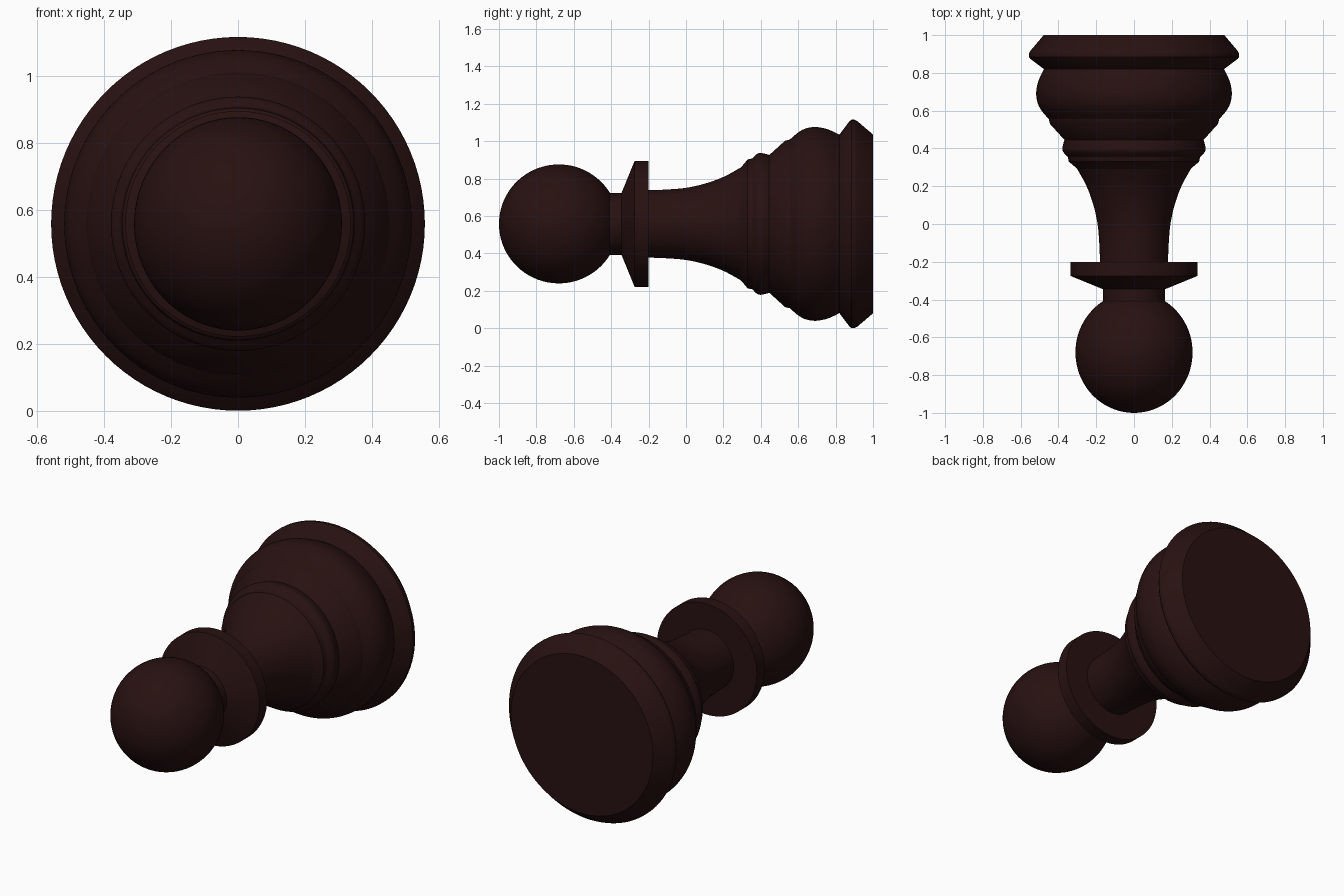
import bpy, bmesh, math

if "Cube" in bpy.data.objects:
    bpy.data.objects.remove(bpy.data.objects["Cube"])

AXIS_Z = 0.558
SIDES = 96

wood = bpy.data.materials.new("dark brown wood")
wood.diffuse_color = (0.021, 0.0055, 0.0055, 1)
wood.use_nodes = True
wood.node_tree.nodes["Principled BSDF"].inputs["Base Color"].default_value = wood.diffuse_color


def smooth(points, steps=6):
    """Catmull-Rom curve through (y, radius) points."""
    pts = [points[0]] + points + [points[-1]]
    out = []
    for a, b, c, d in zip(pts, pts[1:], pts[2:], pts[3:]):
        for s in range(steps):
            t = s / steps
            out.append(tuple(0.5 * (2 * q + (r - p) * t + (2 * p - 5 * q + 4 * r - w) * t * t
                                    + (3 * q - p - 3 * r + w) * t ** 3)
                             for p, q, r, w in zip(a, b, c, d)))
    return out + [points[-1]]


def lathe(name, profile, x_scale=1.0):
    """Turn a (y, radius) profile, listed front to back, around the y axis."""
    bm = bmesh.new()
    rings = []
    for y, r in profile:
        if r == 0:
            rings.append([bm.verts.new((0, y, AXIS_Z))] * SIDES)
        else:
            rings.append([bm.verts.new((r * x_scale * math.cos(k * math.tau / SIDES), y,
                                        AXIS_Z + r * math.sin(k * math.tau / SIDES)))
                          for k in range(SIDES)])
    for a, b in zip(rings, rings[1:]):
        for k in range(SIDES):
            n = (k + 1) % SIDES
            bm.faces.new(list(dict.fromkeys((a[k], b[k], b[n], a[n]))))
    mesh = bpy.data.meshes.new(name)
    bm.to_mesh(mesh)
    bm.free()
    mesh.materials.append(wood)
    obj = bpy.data.objects.new(name, mesh)
    bpy.context.collection.objects.link(obj)
    bpy.context.view_layer.objects.active = obj
    obj.select_set(True)
    bpy.ops.object.shade_smooth_by_angle(angle=math.radians(30))
    obj.select_set(False)


# Round head, ending where it meets the neck
ball = [(-1, 0)]
for i in range(1, 33):
    a = math.radians(148.5) * i / 32
    ball.append((-0.68 - 0.32 * math.cos(a), 0.318 * math.sin(a)))
lathe("head", ball, 0.975)

# Short neck and tapered collar
lathe("collar", [(-0.415, 0.165), (-0.345, 0.165), (-0.275, 0.336), (-0.2, 0.336), (-0.2, 0.18)])

# Flared stem
lathe("stem", smooth([(-0.2, 0.18), (-0.1, 0.184), (0, 0.193), (0.1, 0.215),
                      (0.2, 0.251), (0.29, 0.3)]))

# Two small stepped rings
lathe("rings", [(0.29, 0.3), (0.305, 0.315), (0.33, 0.345), (0.355, 0.35)]
      + smooth([(0.36, 0.355), (0.38, 0.374), (0.4, 0.379), (0.43, 0.373), (0.445, 0.368)], 3)
      + [(0.53, 0.445), (0.555, 0.451)])

# Rounded swelling of the base
lathe("base_bulge", smooth([(0.555, 0.451), (0.6, 0.489), (0.64, 0.51), (0.69, 0.518),
                            (0.74, 0.511), (0.78, 0.497), (0.82, 0.477)]))

# Foot rim with flat underside
lathe("foot", [(0.82, 0.477), (0.875, 0.55), (0.885, 0.557), (0.9, 0.557), (0.915, 0.55),
               (1, 0.478), (1, 0)])
